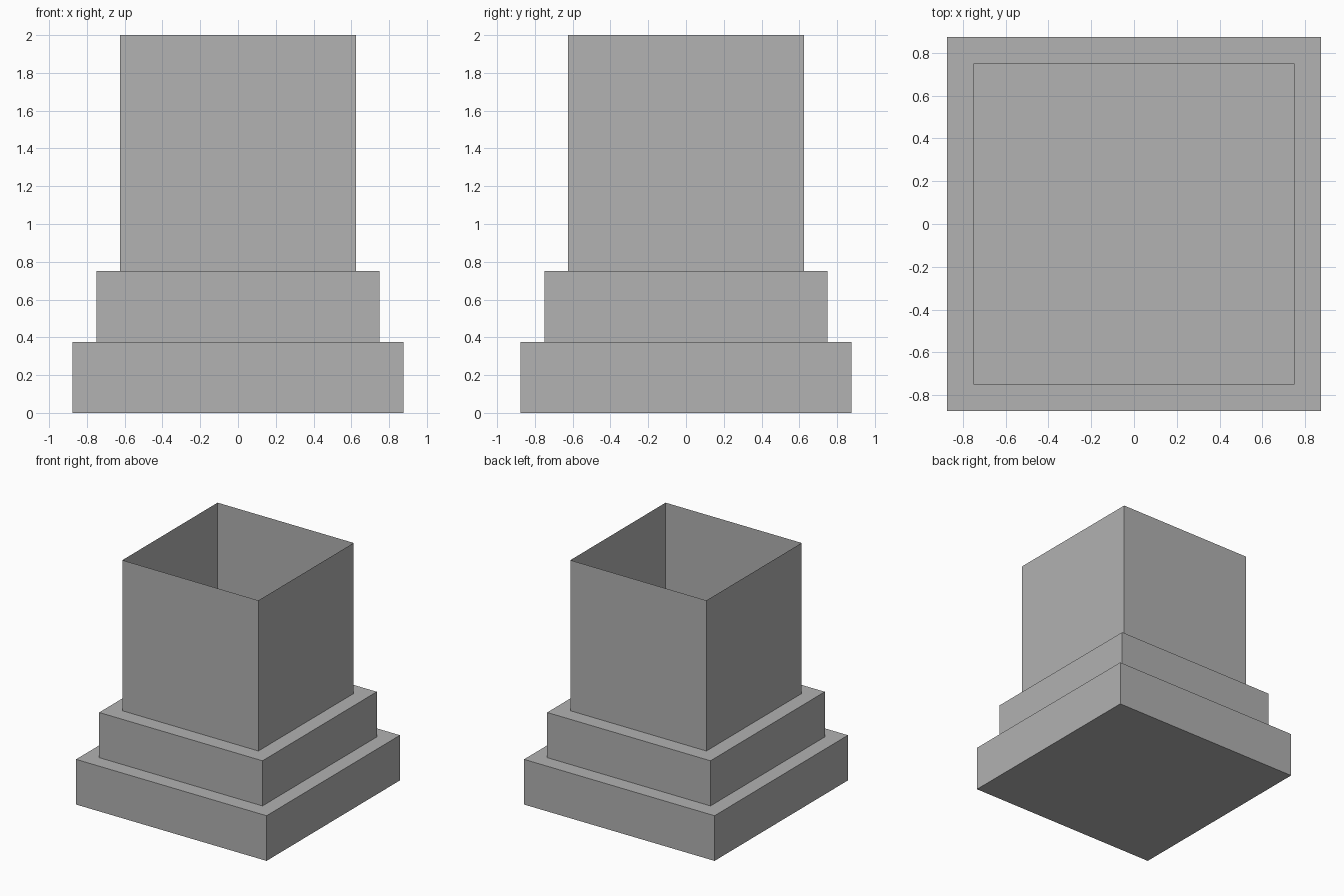
import bpy
import bmesh
from mathutils import Matrix

if "Cube" in bpy.data.objects:
    bpy.data.objects.remove(bpy.data.objects["Cube"], do_unlink=True)

# Single plain grey for the whole model
grey = bpy.data.materials.new("plain_grey")
grey.use_nodes = True
colour = (0.445, 0.445, 0.445, 1)
grey.diffuse_color = colour
grey.node_tree.nodes["Principled BSDF"].inputs["Base Color"].default_value = colour


def square_block(name, width, bottom, top, hollow=False):
    """Square block; a hollow one is only its four thin walls."""
    height = top - bottom
    bm = bmesh.new()
    bmesh.ops.create_cube(bm, size=1, matrix=Matrix.Diagonal((width, width, height, 1)))
    bmesh.ops.translate(bm, verts=bm.verts, vec=(0, 0, bottom + height / 2))
    if hollow:
        bm.normal_update()
        caps = [f for f in bm.faces if abs(f.normal.z) > 0.5]
        bmesh.ops.delete(bm, geom=caps, context='FACES_ONLY')
    mesh = bpy.data.meshes.new(name)
    bm.to_mesh(mesh)
    bm.free()
    mesh.materials.append(grey)
    obj = bpy.data.objects.new(name, mesh)
    bpy.context.collection.objects.link(obj)
    return obj


# Stepped base
square_block("lower_step", 1.75, 0, 0.375)
square_block("upper_step", 1.5, 0.375, 0.75)

# Open-topped shaft of single-sheet walls
square_block("shaft_walls", 1.25, 0.75, 2, hollow=True)
